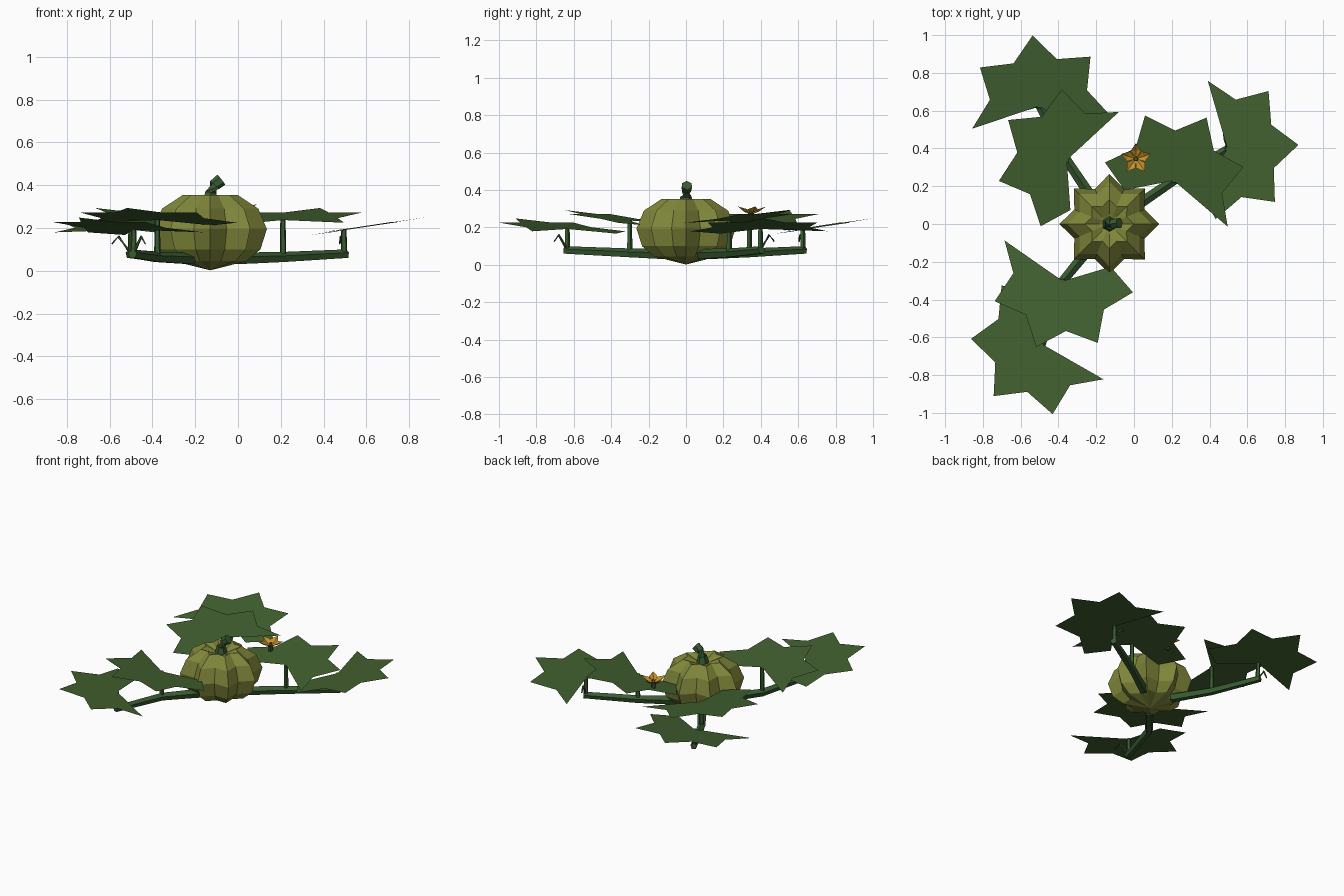
import bpy, bmesh, math
from mathutils import Vector

if "Cube" in bpy.data.objects:
    bpy.data.objects.remove(bpy.data.objects["Cube"])


def material(name, rgb):
    m = bpy.data.materials.new(name)
    m.diffuse_color = (*rgb, 1)
    m.use_nodes = True
    m.node_tree.nodes["Principled BSDF"].inputs["Base Color"].default_value = m.diffuse_color
    return m


RIND = material("olive rind", (0.216, 0.242, 0.042))
LEAF = material("leaf green", (0.054, 0.118, 0.029))
VINE = material("vine green", (0.040, 0.104, 0.030))
PETAL = material("petal orange", (0.56, 0.29, 0.022))
CORE = material("flower centre", (0.30, 0.13, 0.012))


def add_mesh(name, verts, faces, mat):
    me = bpy.data.meshes.new(name)
    me.from_pydata([tuple(v) for v in verts], [], faces)
    me.materials.append(mat)
    ob = bpy.data.objects.new(name, me)
    bpy.context.collection.objects.link(ob)
    return ob


def fix_normals(ob):
    bm = bmesh.new()
    bm.from_mesh(ob.data)
    bmesh.ops.recalc_face_normals(bm, faces=bm.faces)
    bm.to_mesh(ob.data)
    bm.free()


def tube(name, path, radii, mat, sides=5):
    """Faceted tube that follows a few points."""
    pts = [Vector(p) for p in path]
    verts, faces = [], []
    for i, p in enumerate(pts):
        d = (pts[min(i + 1, len(pts) - 1)] - pts[max(i - 1, 0)]).normalized()
        ref = Vector((0, 0, 1)) if abs(d.z) < 0.8 else Vector((0, 1, 0))
        u = d.cross(ref).normalized()
        w = u.cross(d)
        for k in range(sides):
            a = math.tau * k / sides + math.pi / 2
            verts.append(p + radii[i] * (math.cos(a) * u + math.sin(a) * w))
    for i in range(len(pts) - 1):
        for k in range(sides):
            a, b = i * sides + k, i * sides + (k + 1) % sides
            faces.append((a, b, b + sides, a + sides))
    n = len(verts)
    faces += [tuple(range(sides)), tuple(range(n - sides, n))]
    ob = add_mesh(name, verts, faces, mat)
    fix_normals(ob)
    return ob


CX = -0.13  # pumpkin axis

# Ribbed pumpkin: ridges and valleys alternate around each ring
rings = [(0.17, 0.045), (0.235, 0.10), (0.265, 0.195), (0.225, 0.29),
         (0.13, 0.353), (0.055, 0.325)]
verts, faces = [(CX, 0, 0.002)], []
for r, z in rings:
    for k in range(16):
        a = math.tau * k / 16
        rr = r if k % 2 == 0 else r * 0.76
        verts.append((CX + rr * math.cos(a), rr * math.sin(a), z))
verts.append((CX, 0, 0.31))
last = len(verts) - 1
for k in range(16):
    n = (k + 1) % 16
    faces.append((0, 1 + n, 1 + k))
    for i in range(len(rings) - 1):
        a, b = 1 + i * 16 + k, 1 + i * 16 + n
        faces.append((a, b, b + 16, a + 16))
    faces.append((last - 16 + k, last - 16 + n, last))
fix_normals(add_mesh("pumpkin", verts, faces, RIND))

# Bent stem
tube("stem", [(CX, 0, 0.30), (CX + 0.003, 0, 0.365), (CX + 0.02, 0.002, 0.40),
              (CX + 0.052, 0.005, 0.425)], [0.045, 0.03, 0.028, 0.03], VINE, 6)


def leaf(name, cx, cy, cz, angle, turn):
    """Five-pointed flat leaf joined at its notch, tilted up to the middle tip."""
    mid = math.radians(angle)
    step = math.tau / 14
    pts = [(cx, cy, cz)]
    for i in range(10):
        r = 0.376 if i % 2 == 0 else 0.265
        off = (i - 4) * step * turn
        a = mid + off
        pts.append((cx + r * math.cos(a), cy + r * math.sin(a),
                    cz + 0.15 * r * math.cos(off)))
    order = [(0, i, i + 1) if turn > 0 else (0, i + 1, i) for i in range(1, 10)]
    add_mesh(name, pts, order, LEAF)


# Three runners: inner leaf, outer leaf (x, y, facing angle), tendril tip offset
runners = [
    ("right", (0.21, 0.23, 62.4), (0.495, 0.397, 3.3), (-0.02, 0.075)),
    ("back", (-0.356, 0.338, 145.6), (-0.50, 0.624, 95.6), (-0.09, -0.02)),
    ("front", (-0.377, -0.302, 248.0), (-0.488, -0.635, 227.3), (0.055, -0.07)),
]
for side, inner, outer, (tx, ty) in runners:
    ix, iy, ia = inner
    ox, oy, oa = outer
    d = Vector((ox - ix, oy - iy, 0)).normalized() * 0.015
    tube(side + "_vine", [(CX + (ix - CX) * 0.35, iy * 0.35, 0.055), (ix, iy, 0.062),
                          (ox + d.x, oy + d.y, 0.078)], [0.03, 0.026, 0.022], VINE)
    tube(side + "_inner_stalk", [(ix, iy, 0.06), (ix, iy, 0.237)],
         [0.016, 0.013], VINE)
    tube(side + "_outer_stalk", [(ox, oy, 0.075), (ox, oy, 0.192)],
         [0.016, 0.013], VINE)
    leaf(side + "_inner_leaf", ix, iy, 0.237, ia, 1)
    leaf(side + "_outer_leaf", ox, oy, 0.192, oa, -1)
    # Kinked tendril at the runner's end
    tube(side + "_tendril", [(ox, oy, 0.08), (ox + tx * 0.65, oy + ty * 0.65, 0.16),
                             (ox + tx, oy + ty, 0.125)], [0.008, 0.007, 0.004], VINE, 4)

# Flower: five upturned folded petals
FX, FY = 0.01, 0.345
tube("flower_stalk", [(FX, FY, 0.225), (FX, FY, 0.275)], [0.012, 0.018], VINE)
for p in range(5):
    a0 = math.pi / 2 + p * math.tau / 5

    def at(r, off, z):
        return (FX + r * math.cos(a0 + off), FY + r * math.sin(a0 + off), z)
    add_mesh("petal_%d" % (p + 1),
             [at(0, 0, 0.268), at(0.05, -0.6, 0.298), at(0.083, 0, 0.312),
              at(0.05, 0.6, 0.298), at(0.045, 0, 0.285)],
             [(0, 1, 4), (1, 2, 4), (4, 2, 3), (0, 4, 3)], PETAL)
tube("flower_core", [(FX, FY, 0.266), (FX, FY, 0.295)], [0.014, 0.008], CORE)
